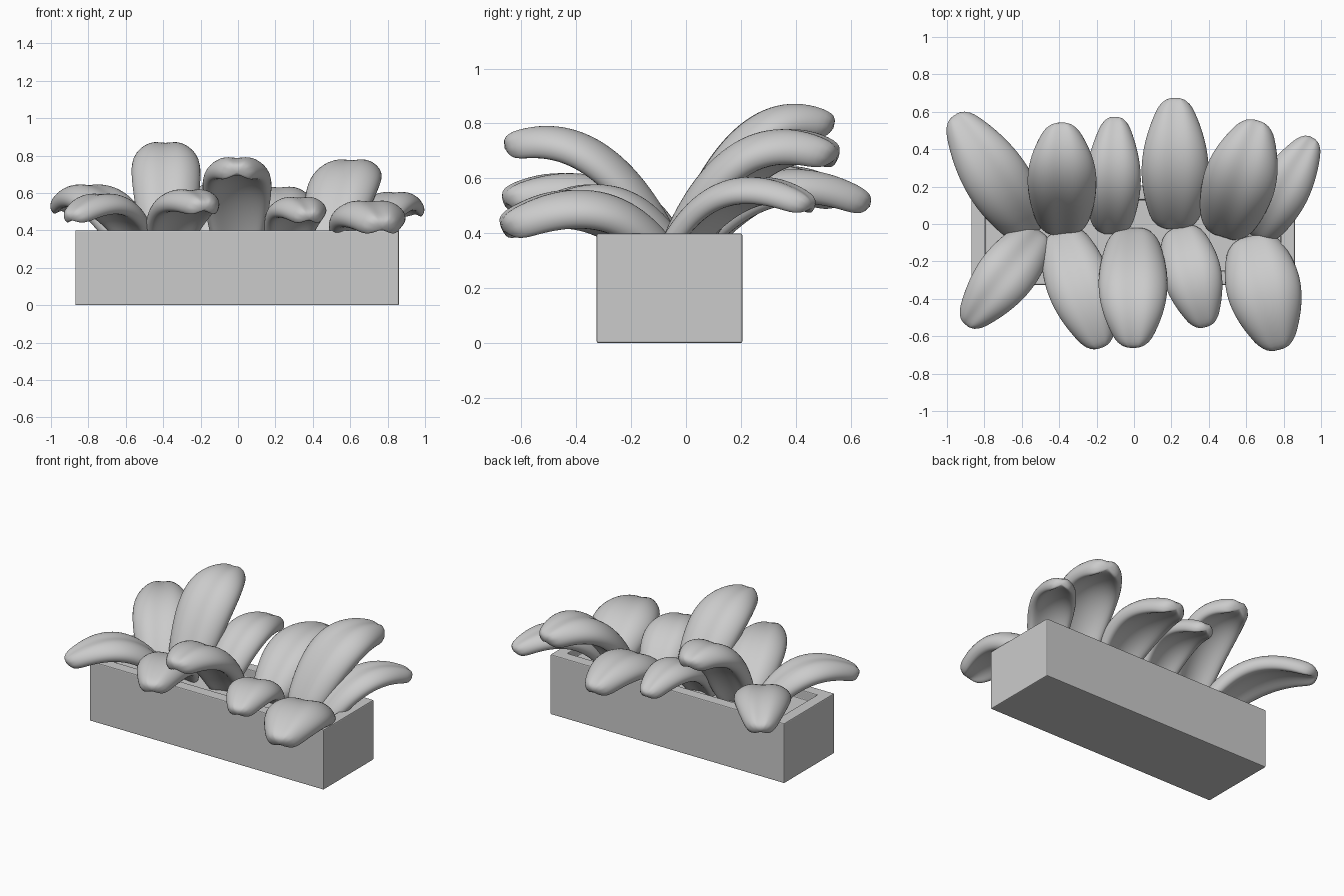
import bpy, bmesh
from mathutils import Vector

cube = bpy.data.objects.get("Cube")
if cube:
    bpy.data.objects.remove(cube, do_unlink=True)

GREY = (0.6, 0.6, 0.6, 1)
grey = bpy.data.materials.new("plain_grey")
grey.use_nodes = True
grey.diffuse_color = GREY
grey.node_tree.nodes["Principled BSDF"].inputs["Base Color"].default_value = GREY


def make_object(name, bm):
    bmesh.ops.recalc_face_normals(bm, faces=bm.faces)
    mesh = bpy.data.meshes.new(name)
    bm.to_mesh(mesh)
    bm.free()
    mesh.materials.append(grey)
    obj = bpy.data.objects.new(name, mesh)
    bpy.context.collection.objects.link(obj)
    return obj


# Planter box with a recessed soil bed
bm = bmesh.new()
bmesh.ops.create_cube(bm, size=1)
for v in bm.verts:
    v.co = Vector((v.co.x * 1.73 - 0.005, v.co.y * 0.53 - 0.06, (v.co.z + 0.5) * 0.4))
bm.normal_update()
top = max(bm.faces, key=lambda f: f.calc_center_median().z)
bmesh.ops.inset_region(bm, faces=[top], thickness=0.075, use_even_offset=True)
bed = bmesh.ops.extrude_discrete_faces(bm, faces=[top])["faces"][0]
for v in bed.verts:
    v.co.z = 0.34
planter = make_object("planter_box", bm)
bevel = planter.modifiers.new("edge", "BEVEL")
bevel.width = 0.006
bevel.segments = 2

# Leaf outline along its length, and its grooved, hollow-bottomed cross-section
OUTLINE = [0.66, 0.82, 0.93, 0.99, 1.0, 0.95, 0.84, 0.66, 0.4]
RIGHT_SIDE = [(0.4, 0.26), (0.8, 0.1), (1.05, -0.22), (0.85, -0.58), (0.45, -0.38)]
LEFT_SIDE = [(-s, h) for s, h in reversed(RIGHT_SIDE)]
SECTION = [(0, 0.17)] + RIGHT_SIDE + [(0, -0.3)] + LEFT_SIDE


def make_leaf(name, base, tip, tip_z, arch_z, half_width):
    start = Vector((*base, 0.34))
    end = Vector((*tip, tip_z))
    bend = start.lerp(end, 0.42)
    bend.z = arch_z
    side = (end - start).cross(Vector((0, 0, 1))).normalized()
    bm = bmesh.new()
    rings = []
    for i, width in enumerate(OUTLINE):
        t = 1.06 * i / (len(OUTLINE) - 1) - 0.03
        centre = start.lerp(bend, t).lerp(bend.lerp(end, t), t)
        tangent = (bend - start).lerp(end - bend, t).normalized()
        across = side * half_width * width
        up = side.cross(tangent) * half_width * (0.5 + 0.5 * width)
        rings.append([bm.verts.new(centre + across * s + up * h) for s, h in SECTION])
    count = len(SECTION)
    for a, b in zip(rings, rings[1:]):
        for j in range(count):
            k = (j + 1) % count
            bm.faces.new((a[j], a[k], b[k], b[j]))
    bm.faces.new(rings[0])
    bm.faces.new(rings[-1])
    leaf = make_object(name, bm)
    smooth = leaf.modifiers.new("rounding", "SUBSURF")
    smooth.levels = smooth.render_levels = 2
    for p in leaf.data.polygons:
        p.use_smooth = True


# Leaves: base xy, tip xy, tip height, arch height, half width
BACK = [
    ((-0.55, -0.04), (-0.95, 0.57), 0.54, 0.75, 0.18),
    ((-0.38, -0.04), (-0.39, 0.53), 0.81, 0.96, 0.19),
    ((-0.12, -0.04), (-0.10, 0.56), 0.54, 0.77, 0.152),
    ((0.22, -0.01), (0.22, 0.66), 0.525, 0.735, 0.185),
    ((0.48, -0.05), (0.66, 0.54), 0.70, 0.875, 0.2),
    ((0.66, -0.06), (0.95, 0.45), 0.515, 0.70, 0.145),
]
FRONT = [
    ((-0.51, -0.05), (-0.89, -0.53), 0.485, 0.70, 0.16),
    ((-0.39, -0.05), (-0.18, -0.65), 0.54, 0.69, 0.178),
    ((-0.005, -0.04), (-0.005, -0.65), 0.735, 0.855, 0.19),
    ((0.25, -0.03), (0.38, -0.54), 0.485, 0.66, 0.162),
    ((0.63, -0.08), (0.77, -0.66), 0.44, 0.635, 0.205),
]
for row_name, row in (("back", BACK), ("front", FRONT)):
    for n, spec in enumerate(row, 1):
        make_leaf(f"{row_name}_leaf_{n}", *spec)
